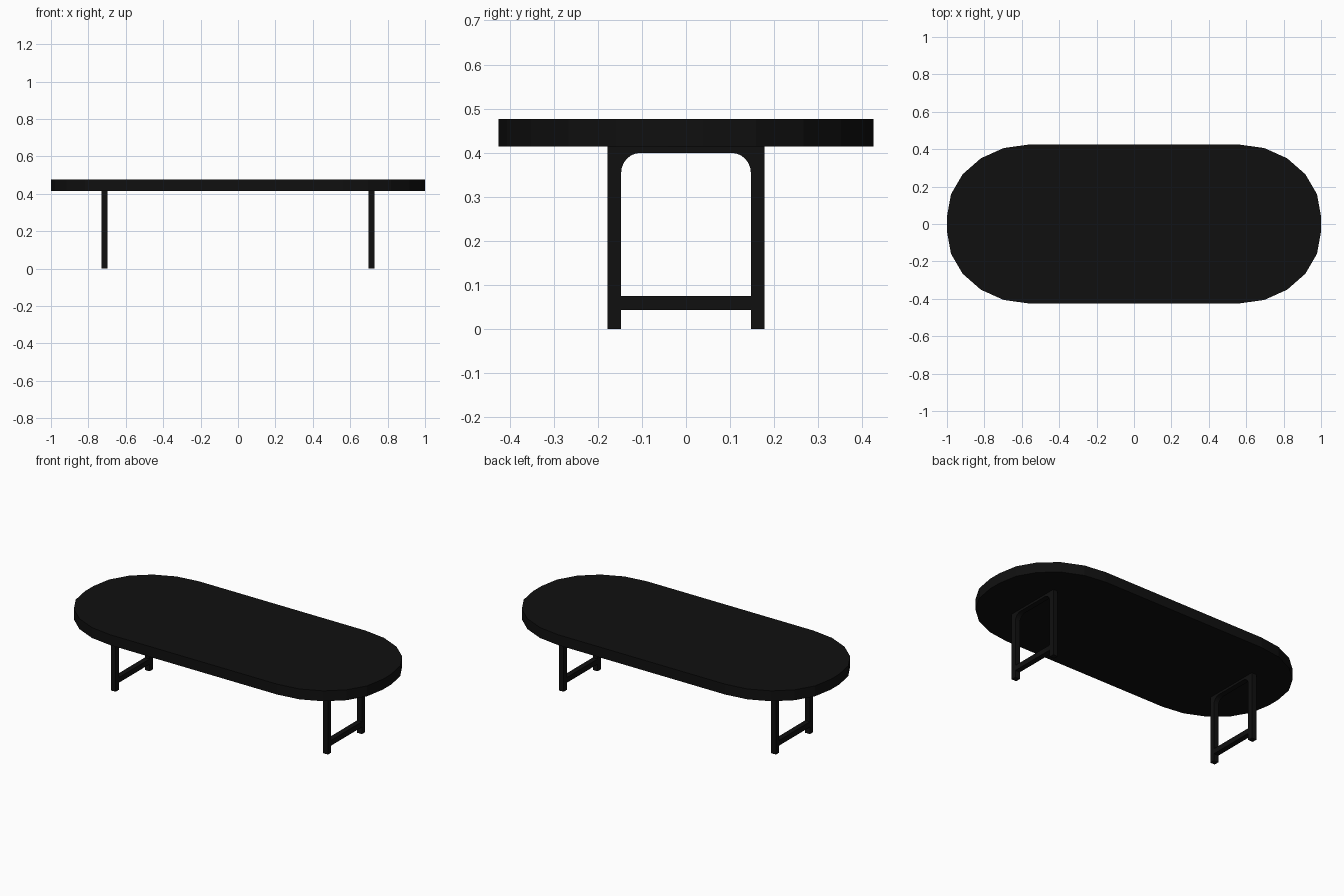
import bpy, bmesh, math

if "Cube" in bpy.data.objects:
    bpy.data.objects.remove(bpy.data.objects["Cube"])

black = bpy.data.materials.new("black_paint")
black.diffuse_color = (0.005, 0.005, 0.005, 1)
black.use_nodes = True
black.node_tree.nodes["Principled BSDF"].inputs["Base Color"].default_value = black.diffuse_color


def prism(name, pts, offset):
    """Extrude a closed outline of 3D points along offset."""
    bm = bmesh.new()
    face = bm.faces.new([bm.verts.new(p) for p in pts])
    res = bmesh.ops.extrude_face_region(bm, geom=[face], use_keep_orig=True)
    verts = [g for g in res["geom"] if isinstance(g, bmesh.types.BMVert)]
    bmesh.ops.translate(bm, verts=verts, vec=offset)
    bmesh.ops.recalc_face_normals(bm, faces=bm.faces)
    mesh = bpy.data.meshes.new(name)
    bm.to_mesh(mesh)
    bm.free()
    mesh.materials.append(black)
    obj = bpy.data.objects.new(name, mesh)
    bpy.context.collection.objects.link(obj)
    return obj


def arc(cx, cy, rx, ry, start, steps):
    """Quarter arc, counter-clockwise from start degrees."""
    return [(cx + rx * math.cos(math.radians(start + 90 * i / steps)),
             cy + ry * math.sin(math.radians(start + 90 * i / steps)))
            for i in range(steps + 1)]


def mirror_x(obj):
    obj.modifiers.new("mirror", "MIRROR").use_axis[0] = True


# Table top: slab with large five-segment rounded corners
outline = []
for sx, sy, start in ((1, 1, 0), (-1, 1, 90), (-1, -1, 180), (1, -1, 270)):
    outline += arc(sx * 0.56, sy * 0.04, 0.44, 0.385, start, 5)
prism("table_top", [(x, y, 0.414) for x, y in outline], (0, 0, 0.063))

# Leg frames: arch with square outside and rounded inside corners
x0, depth = 0.697, 0.032
arch = [(0.147, 0), (0.178, 0), (0.178, 0.414), (-0.178, 0.414),
        (-0.178, 0), (-0.147, 0)]
arch += reversed(arc(-0.102, 0.355, 0.045, 0.045, 90, 6))
arch += reversed(arc(0.102, 0.355, 0.045, 0.045, 0, 6))
mirror_x(prism("leg_frame", [(x0, y, z) for y, z in arch], (depth, 0, 0)))

# Lower stretcher between the two legs of each frame
bar = [(-0.147, 0.043), (0.147, 0.043), (0.147, 0.075), (-0.147, 0.075)]
mirror_x(prism("leg_stretcher", [(x0, y, z) for y, z in bar], (depth, 0, 0)))
